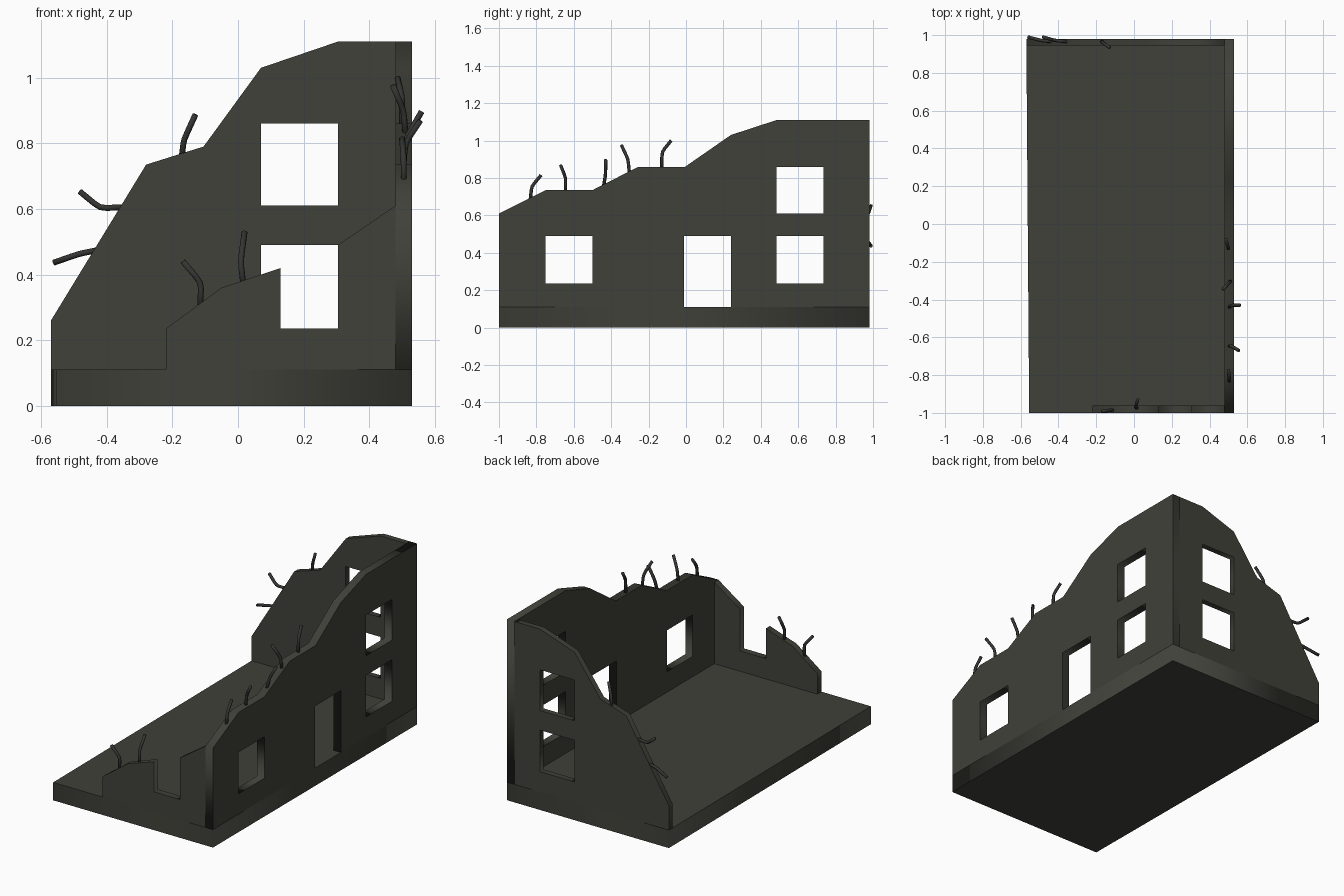
import bpy, bmesh
from mathutils import Matrix, Vector

if "Cube" in bpy.data.objects:
    bpy.data.objects.remove(bpy.data.objects["Cube"])


def material(name, rgb):
    m = bpy.data.materials.new(name)
    m.diffuse_color = (*rgb, 1)
    m.use_nodes = True
    m.node_tree.nodes["Principled BSDF"].inputs["Base Color"].default_value = m.diffuse_color
    return m


CONCRETE = material("dark_concrete", (0.052, 0.052, 0.042))
STEEL = material("dark_steel", (0.034, 0.036, 0.032))
SLAB_TOP = 0.11


def curve_to_mesh(name, curve, mat, matrix=Matrix()):
    """Turn a curve into a clean mesh object placed by matrix."""
    tmp = bpy.data.objects.new("tmp", curve)
    bpy.context.collection.objects.link(tmp)
    dg = bpy.context.evaluated_depsgraph_get()
    mesh = bpy.data.meshes.new_from_object(tmp.evaluated_get(dg))
    bpy.data.objects.remove(tmp)
    bm = bmesh.new()
    bm.from_mesh(mesh)
    bm.transform(matrix)
    bmesh.ops.remove_doubles(bm, verts=bm.verts, dist=1e-4)
    bmesh.ops.recalc_face_normals(bm, faces=bm.faces)
    bm.to_mesh(mesh)
    bm.free()
    mesh.name = name
    mesh.materials.clear()
    mesh.materials.append(mat)
    obj = bpy.data.objects.new(name, mesh)
    bpy.context.collection.objects.link(obj)
    return obj


def plate(name, outline, holes, lo, hi, axis):
    """Extrude an outline with rectangular holes from lo to hi along an axis."""
    cu = bpy.data.curves.new(name, 'CURVE')
    cu.dimensions = '2D'
    cu.fill_mode = 'BOTH'
    cu.extrude = (hi - lo) / 2
    loops = [outline] + [[(a, c), (b, c), (b, d), (a, d)] for a, b, c, d in holes]
    for pts in loops:
        s = cu.splines.new('POLY')
        s.points.add(len(pts) - 1)
        for p, (u, v) in zip(s.points, pts):
            p.co = (u, v, 0, 1)
        s.use_cyclic_u = True
    mid = (lo + hi) / 2
    rows = {
        'X': ((0, 0, 1, mid), (1, 0, 0, 0), (0, 1, 0, 0)),
        'Y': ((1, 0, 0, 0), (0, 0, -1, mid), (0, 1, 0, 0)),
        'Z': ((1, 0, 0, 0), (0, 1, 0, 0), (0, 0, 1, mid)),
    }[axis]
    return curve_to_mesh(name, cu, CONCRETE, Matrix((*rows, (0, 0, 0, 1))))


def rebar(name, pts):
    """Bent steel rod with a softly curved middle."""
    a, b, c = (Vector(p) for p in pts)
    root = a - (b - a).normalized() * 0.02
    path = [root, a.lerp(b, 0.7), b.lerp(a.lerp(c, 0.5), 0.12), b.lerp(c, 0.3), c]
    cu = bpy.data.curves.new(name, 'CURVE')
    cu.dimensions = '3D'
    cu.bevel_depth = 0.009
    cu.bevel_resolution = 2
    cu.use_fill_caps = True
    s = cu.splines.new('POLY')
    s.points.add(len(path) - 1)
    for p, co in zip(s.points, path):
        p.co = (*co, 1)
    return curve_to_mesh(name, cu, STEEL)


# Floor slab, slightly skewed on its open side
plate("floor_slab", [(-0.555, -1), (0.53, -1), (0.53, 0.98), (-0.57, 0.98)],
      [], 0, SLAB_TOP, 'Z')

# Long side wall with doorway notch and three windows
plate("side_wall",
      [(-1, SLAB_TOP), (-0.01, SLAB_TOP), (-0.01, 0.49), (0.24, 0.49), (0.24, SLAB_TOP),
       (0.98, SLAB_TOP), (0.98, 1.11), (0.485, 1.11), (0.24, 1.03), (-0.005, 0.86),
       (-0.255, 0.86), (-0.5, 0.735), (-0.75, 0.735), (-1, 0.61)],
      [(-0.75, -0.5, 0.235, 0.49), (0.485, 0.735, 0.235, 0.49), (0.485, 0.735, 0.61, 0.86)],
      0.48, 0.53, 'X')

# Broken back wall with two windows
plate("back_wall",
      [(-0.57, SLAB_TOP), (0.48, SLAB_TOP), (0.48, 1.11), (0.305, 1.11), (0.07, 1.03),
       (-0.105, 0.79), (-0.28, 0.735), (-0.57, 0.26)],
      [(0.07, 0.305, 0.235, 0.49), (0.07, 0.305, 0.61, 0.86)],
      0.945, 0.98, 'Y')

# Broken front wall with the remains of a window
plate("front_wall",
      [(-0.22, SLAB_TOP), (0.48, SLAB_TOP), (0.48, 0.61), (0.305, 0.49), (0.305, 0.235),
       (0.13, 0.235), (0.13, 0.42), (-0.05, 0.36), (-0.22, 0.235)],
      [], -1, -0.96, 'Y')

# Exposed reinforcing rods: root, bend, tip
RODS = [
    [(0.505, -0.832, 0.69), (0.505, -0.825, 0.755), (0.50, -0.775, 0.815)],
    [(0.505, -0.645, 0.735), (0.51, -0.643, 0.80), (0.555, -0.67, 0.868)],
    [(0.505, -0.44, 0.76), (0.515, -0.43, 0.82), (0.56, -0.43, 0.897)],
    [(0.51, -0.303, 0.83), (0.505, -0.31, 0.90), (0.472, -0.345, 0.975)],
    [(0.50, -0.13, 0.86), (0.50, -0.128, 0.94), (0.486, -0.08, 1.0)],
    [(-0.115, -0.985, 0.31), (-0.112, -0.985, 0.375), (-0.168, -0.99, 0.44)],
    [(0.015, -0.975, 0.38), (0.008, -0.97, 0.44), (0.02, -0.93, 0.53)],
    [(-0.17, 0.965, 0.77), (-0.165, 0.96, 0.81), (-0.13, 0.935, 0.887)],
    [(-0.355, 0.965, 0.605), (-0.42, 0.972, 0.602), (-0.482, 0.99, 0.653)],
    [(-0.435, 0.967, 0.473), (-0.485, 0.97, 0.463), (-0.562, 0.99, 0.436)],
]
for i, pts in enumerate(RODS):
    rebar(f"rebar_{i + 1}", pts)
